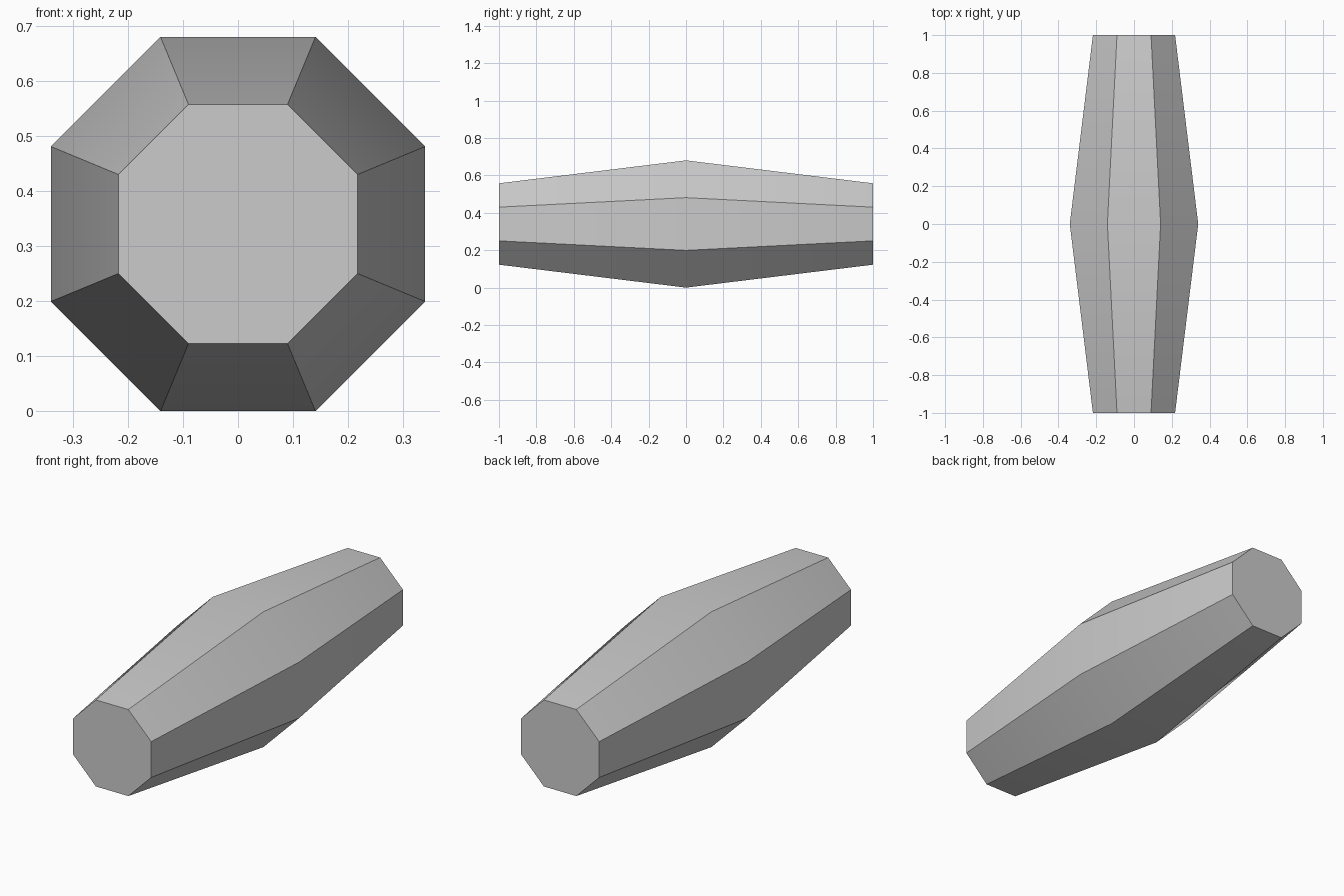
import bpy
import bmesh
from math import cos, pi, radians, sin

SIDES = 8
MID_APOTHEM = 0.34
END_APOTHEM = 0.2175

cube = bpy.data.objects.get("Cube")
if cube:
    bpy.data.objects.remove(cube, do_unlink=True)

# Plain grey material
grey = bpy.data.materials.new("light_grey")
grey.use_nodes = True
colour = (0.6, 0.6, 0.6, 1)
grey.diffuse_color = colour
grey.node_tree.nodes["Principled BSDF"].inputs["Base Color"].default_value = colour


def octagon_ring(bm, y, apothem):
    """Ring of vertices around the y axis, with flat sides facing x and z."""
    radius = apothem / cos(pi / SIDES)
    angles = [(i + 0.5) * 2 * pi / SIDES for i in range(SIDES)]
    return [bm.verts.new((radius * cos(a), y, MID_APOTHEM + radius * sin(a)))
            for a in angles]


# Faceted barrel: widest at the middle, tapering to both capped ends
bm = bmesh.new()
rings = [octagon_ring(bm, y, r) for y, r in
         ((-1, END_APOTHEM), (0, MID_APOTHEM), (1, END_APOTHEM))]
for a, b in zip(rings, rings[1:]):
    for i in range(SIDES):
        j = (i + 1) % SIDES
        bm.faces.new((a[i], a[j], b[j], b[i]))
bm.faces.new(rings[0])
bm.faces.new(rings[-1])
bmesh.ops.recalc_face_normals(bm, faces=bm.faces)

mesh = bpy.data.meshes.new("tapered_barrel")
bm.to_mesh(mesh)
bm.free()
mesh.materials.append(grey)
barrel = bpy.data.objects.new("tapered_barrel", mesh)
bpy.context.collection.objects.link(barrel)

# Smooth across the waist, crisp along the long edges and caps
bpy.ops.object.select_all(action="DESELECT")
barrel.select_set(True)
bpy.context.view_layer.objects.active = barrel
bpy.ops.object.shade_smooth_by_angle(angle=radians(30))
